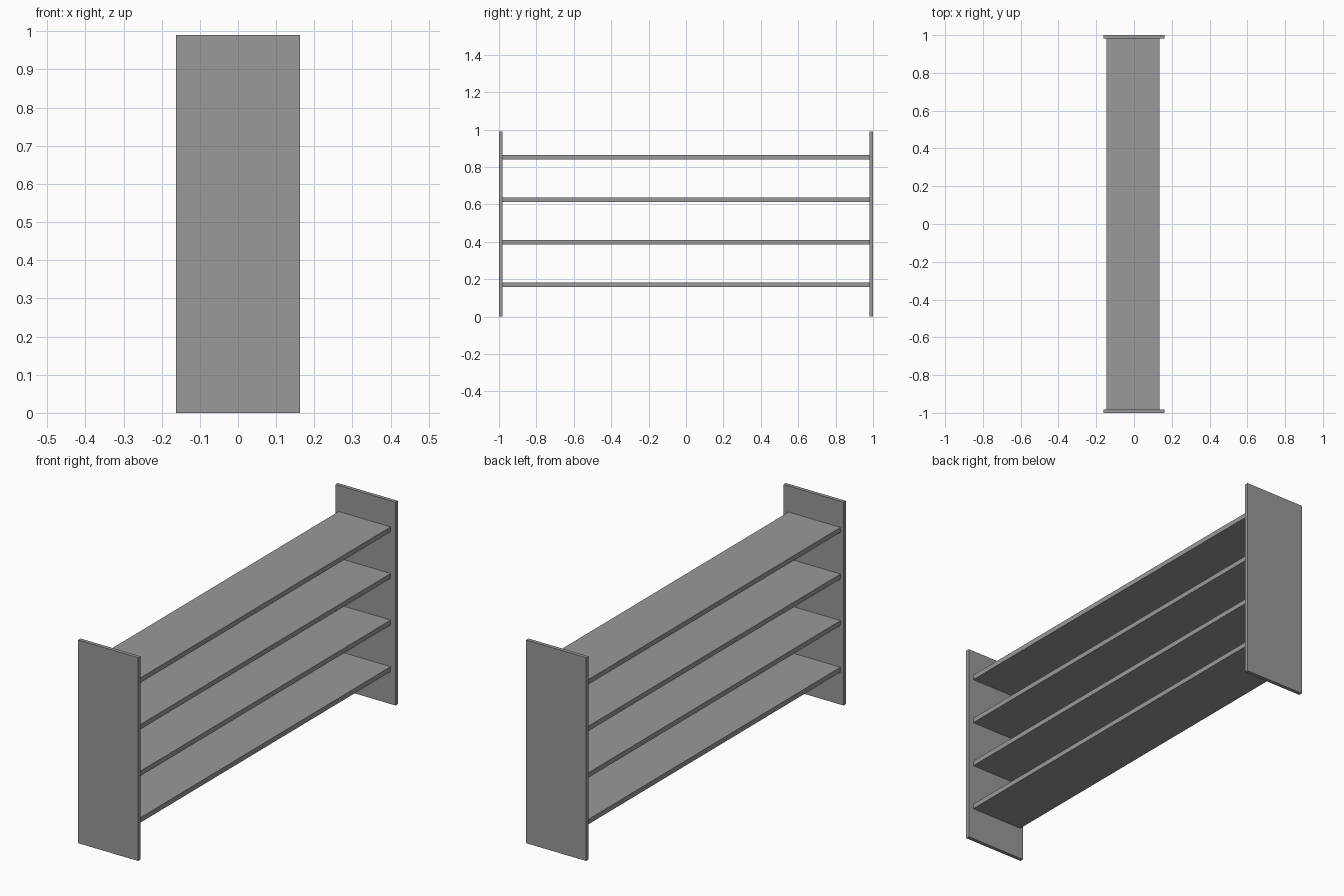
import bpy

cube = bpy.data.objects.get("Cube")
if cube:
    bpy.data.objects.remove(cube, do_unlink=True)

GREY = (0.32, 0.32, 0.32, 1)
mat = bpy.data.materials.new("mid grey")
mat.use_nodes = True
mat.diffuse_color = GREY
mat.node_tree.nodes["Principled BSDF"].inputs["Base Color"].default_value = GREY


def board(name, center, size):
    bpy.ops.mesh.primitive_cube_add(size=1, location=center)
    obj = bpy.context.object
    obj.name = name
    obj.scale = size
    bpy.ops.object.transform_apply(location=False, rotation=False, scale=True)
    obj.data.materials.append(mat)


HEIGHT, PANEL = 0.99, 0.018

# Upright end panels
for name, side in (("front_panel", -1), ("back_panel", 1)):
    board(name, (0, side * (1 - PANEL / 2), HEIGHT / 2), (0.324, PANEL, HEIGHT))

# Evenly spaced shelves between the panels
for i in range(4):
    board(f"shelf_{i + 1}", (-0.005, 0, 0.17 + i * 0.227), (0.28, 2 - 2 * PANEL, 0.024))
